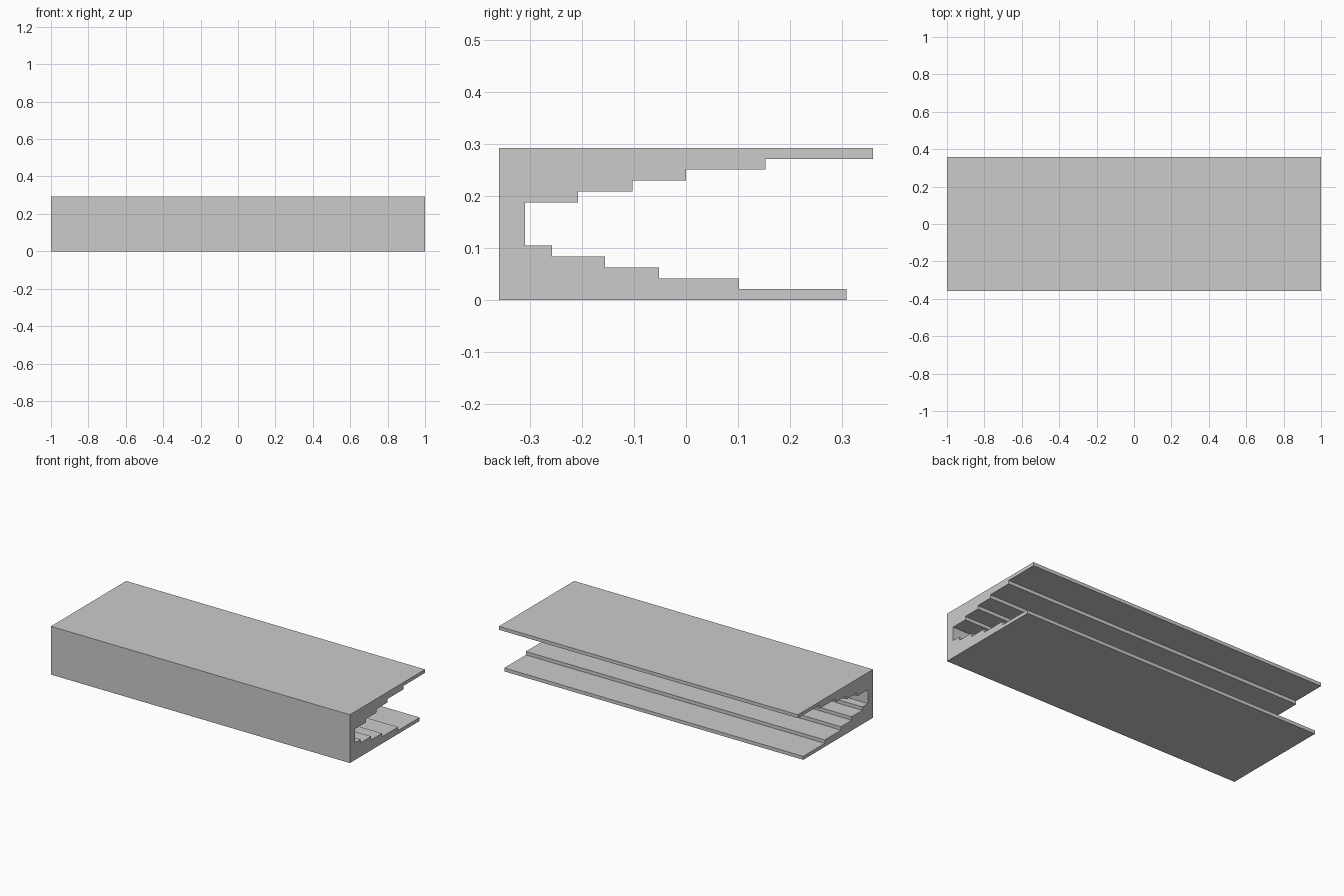
import bpy
import bmesh

cube = bpy.data.objects.get("Cube")
if cube:
    bpy.data.objects.remove(cube, do_unlink=True)

HALF_LENGTH = 1.0
FRONT = -0.359
HEIGHT = 0.292
LAYER = HEIGHT / 14

# Back edge of each equal layer, bottom to top: lower steps, wall, upper steps
lower = [0.308, 0.102, -0.052, -0.155, -0.257]
wall = [-0.309] * 4
upper = [-0.207, -0.103, 0.0, 0.153, 0.359]

# Stepped channel profile in the YZ plane
profile = [(FRONT, 0.0)]
previous = None
for i, back in enumerate(lower + wall + upper):
    if back != previous:
        if previous is not None:
            profile.append((previous, i * LAYER))
        profile.append((back, i * LAYER))
    previous = back
profile += [(previous, HEIGHT), (FRONT, HEIGHT)]

# Extrude the profile along the full length
bm = bmesh.new()
end = bm.faces.new([bm.verts.new((-HALF_LENGTH, y, z)) for y, z in profile])
extruded = bmesh.ops.extrude_face_region(bm, geom=[end], use_keep_orig=True)
moved = [v for v in extruded["geom"] if isinstance(v, bmesh.types.BMVert)]
bmesh.ops.translate(bm, verts=moved, vec=(2 * HALF_LENGTH, 0, 0))
bmesh.ops.recalc_face_normals(bm, faces=bm.faces)

mesh = bpy.data.meshes.new("stepped_channel")
bm.to_mesh(mesh)
bm.free()
channel = bpy.data.objects.new("stepped_channel", mesh)
bpy.context.collection.objects.link(channel)
